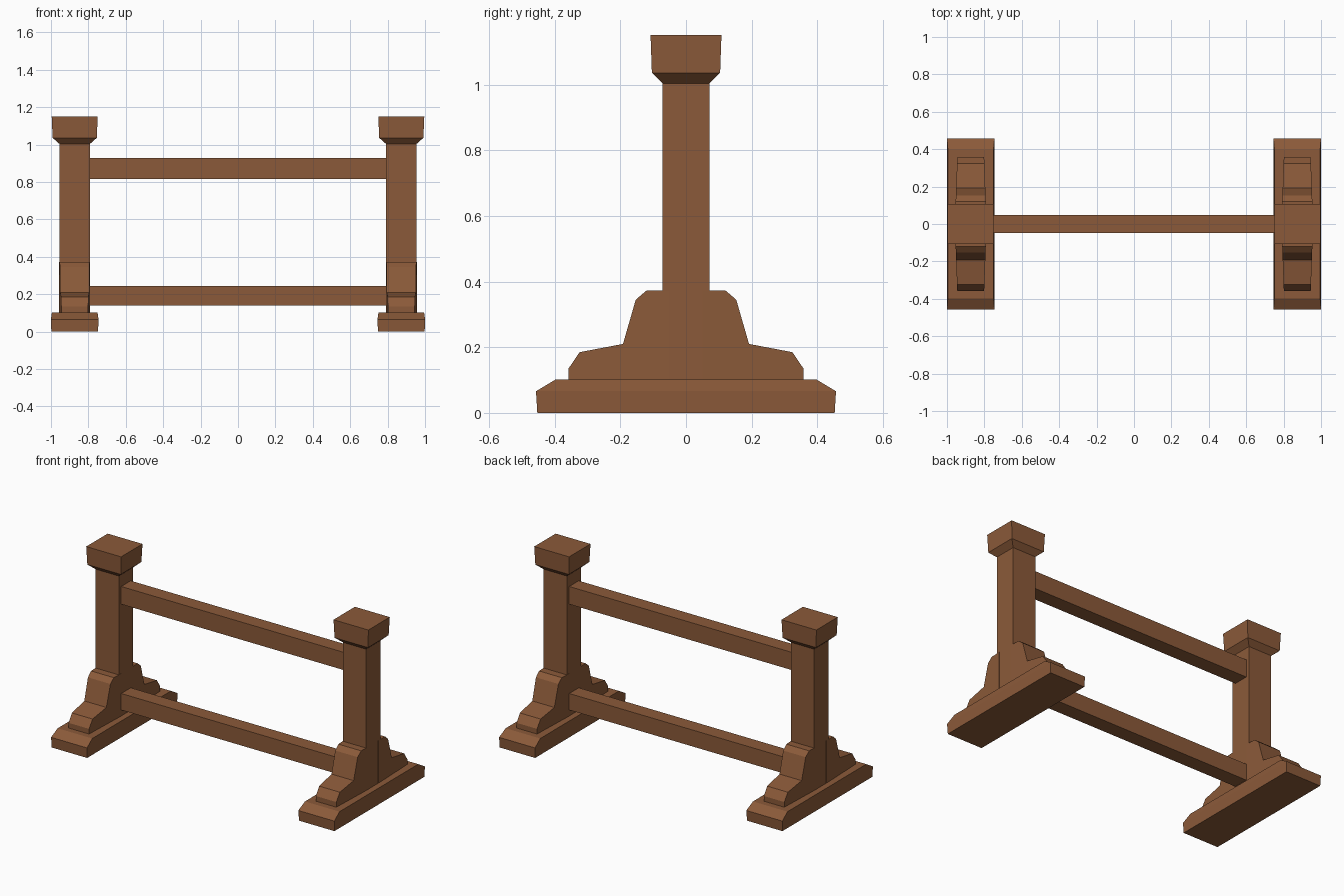
import bpy, bmesh

if "Cube" in bpy.data.objects:
    bpy.data.objects.remove(bpy.data.objects["Cube"])

wood = bpy.data.materials.new("brown_wood")
wood.diffuse_color = (0.258, 0.102, 0.041, 1)
wood.use_nodes = True
wood.node_tree.nodes["Principled BSDF"].inputs["Base Color"].default_value = wood.diffuse_color

POST_X = 0.873  # distance of each post from the centre


def finish(name, bm, x=0.0):
    bmesh.ops.recalc_face_normals(bm, faces=bm.faces)
    me = bpy.data.meshes.new(name)
    bm.to_mesh(me)
    bm.free()
    me.materials.append(wood)
    ob = bpy.data.objects.new(name, me)
    ob.location.x = x
    bpy.context.collection.objects.link(ob)


def stack(name, levels, x=0.0):
    """Loft rectangles given as (half x, half y, z) from bottom to top."""
    bm = bmesh.new()
    rings = [[bm.verts.new((sx * hx, sy * hy, z))
              for sx, sy in ((-1, -1), (1, -1), (1, 1), (-1, 1))]
             for hx, hy, z in levels]
    for a, b in zip(rings, rings[1:]):
        for i in range(4):
            j = (i + 1) % 4
            bm.faces.new((a[i], a[j], b[j], b[i]))
    bm.faces.new(rings[0][::-1])
    bm.faces.new(rings[-1])
    finish(name, bm, x)


def bracket(name, x, side):
    """Stepped foot brace, slightly narrower towards its outer end."""
    profile = [(0.05, 0.09), (0.358, 0.09), (0.358, 0.135), (0.324, 0.185),
               (0.192, 0.21), (0.153, 0.345), (0.12, 0.373), (0.05, 0.373)]
    bm = bmesh.new()
    rows = [[bm.verts.new((s * (0.083 - 0.036 * (y - 0.05)), side * y, z))
             for y, z in profile] for s in (-1, 1)]
    n = len(profile)
    for i in range(n):
        j = (i + 1) % n
        bm.faces.new((rows[0][i], rows[0][j], rows[1][j], rows[1][i]))
    bm.faces.new(rows[0])
    bm.faces.new(rows[1][::-1])
    finish(name, bm, x)


for side, s in (("left", -1), ("right", 1)):
    x = s * POST_X
    # Floor beam with chamfered ends
    stack(side + "_base", [(0.125, 0.453, 0), (0.127, 0.457, 0.066), (0.122, 0.397, 0.102)], x)
    # Post and flared cap
    stack(side + "_post", [(0.082, 0.072, 0.09), (0.082, 0.072, 1.01)], x)
    stack(side + "_cap", [(0.082, 0.072, 1.004), (0.118, 0.104, 1.036), (0.123, 0.108, 1.151)], x)
    # Braces front and back
    bracket(side + "_front_brace", x, -1)
    bracket(side + "_back_brace", x, 1)

# Rails between the posts
stack("top_rail", [(0.80, 0.048, 0.815), (0.80, 0.048, 0.928)])
stack("bottom_rail", [(0.80, 0.048, 0.14), (0.80, 0.048, 0.245)])
